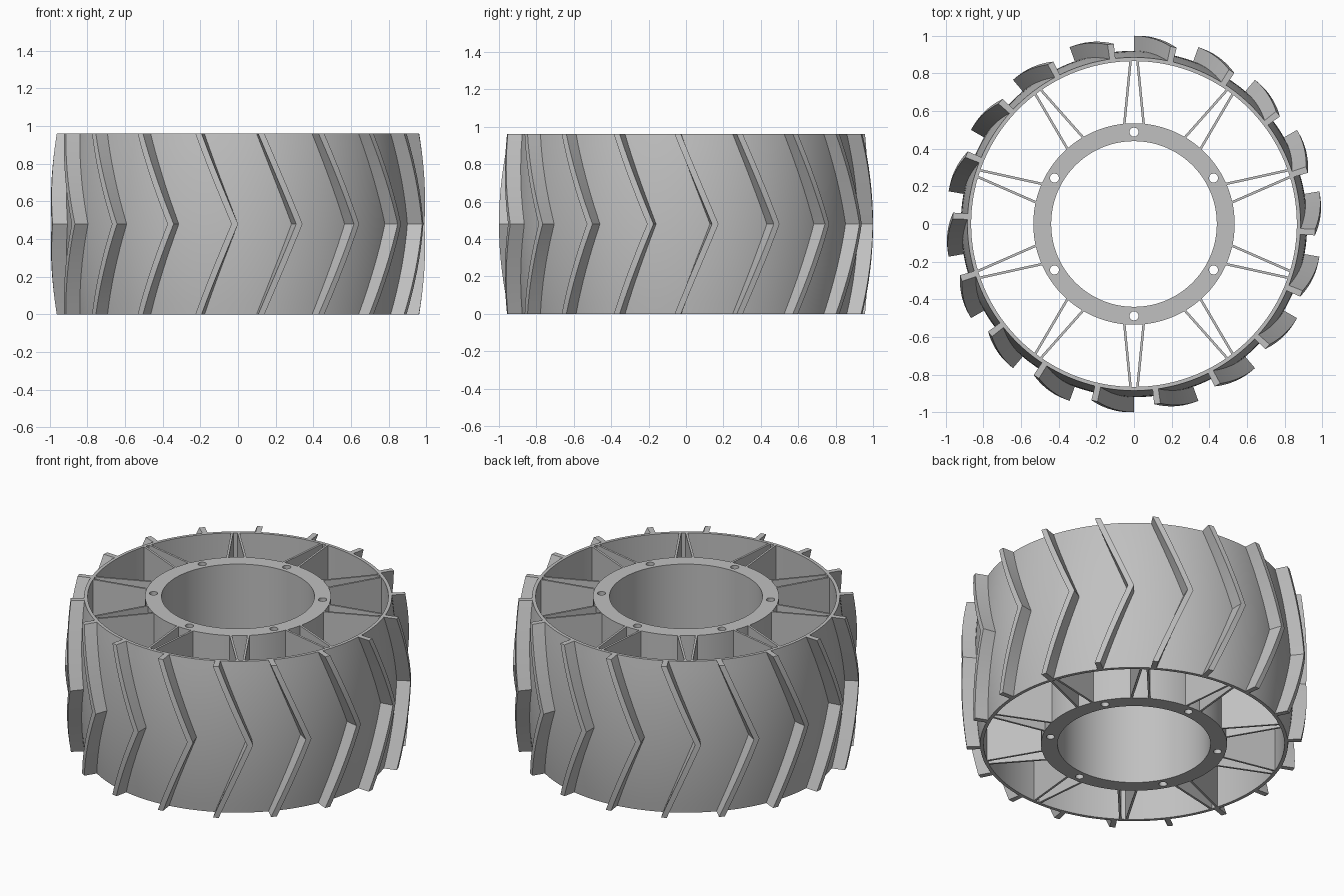
import bpy, bmesh
from math import sin, cos, pi, radians
from mathutils import Vector

HEIGHT = 0.96
MID = HEIGHT / 2
STEPS = 16      # height divisions, even so that one falls on the middle
SEGMENTS = 144

cube = bpy.data.objects.get("Cube")
if cube:
    bpy.data.objects.remove(cube, do_unlink=True)

grey = bpy.data.materials.new("plain grey")
grey.use_nodes = True
colour = (0.53, 0.53, 0.53, 1)
grey.diffuse_color = colour
grey.node_tree.nodes["Principled BSDF"].inputs["Base Color"].default_value = colour


def polar(radius, angle, z=0.0):
    return Vector((radius * cos(angle), radius * sin(angle), z))


def crown(edge, middle, z):
    """Radius of a barrel-shaped surface at height z."""
    return middle - (middle - edge) * ((z - MID) / MID) ** 2


def shade(obj):
    bpy.ops.object.select_all(action='DESELECT')
    obj.select_set(True)
    bpy.context.view_layer.objects.active = obj
    bpy.ops.object.shade_smooth_by_angle(angle=radians(30))


def finish(bm, name):
    bmesh.ops.remove_doubles(bm, verts=bm.verts, dist=0.00001)
    bmesh.ops.recalc_face_normals(bm, faces=bm.faces)
    mesh = bpy.data.meshes.new(name)
    bm.to_mesh(mesh)
    bm.free()
    obj = bpy.data.objects.new(name, mesh)
    bpy.context.collection.objects.link(obj)
    mesh.materials.append(grey)
    shade(obj)
    return obj


def loft(bm, sections, closed):
    """Skin a row of matching loops, either into a ring or with end caps."""
    rows = [[bm.verts.new(p) for p in s] for s in sections]
    n = len(rows[0])
    pairs = list(zip(rows, rows[1:]))
    if closed:
        pairs.append((rows[-1], rows[0]))
    else:
        bm.faces.new(rows[0])
        bm.faces.new(rows[-1])
    for a, b in pairs:
        for i in range(n):
            j = (i + 1) % n
            bm.faces.new((a[i], a[j], b[j], b[i]))


heights = [HEIGHT * i / STEPS for i in range(STEPS + 1)]

# Rim: crowned outside, straight inside
profile = [(crown(0.885, 0.92, z), z) for z in heights]
profile += [(0.865, HEIGHT), (0.865, 0)]
bm = bmesh.new()
loft(bm, [[polar(r, 2 * pi * k / SEGMENTS, z) for r, z in profile]
          for k in range(SEGMENTS)], True)
finish(bm, "rim")

# Tread lugs: chevrons that follow the crown
LUGS = 18
for k in range(LUGS):
    sections = []
    for z in heights:
        lead = pi / 2 + 2 * pi * k / LUGS - radians(11.6) * abs(z - MID) / MID
        trail = lead - radians(2.0)
        low = crown(0.875, 0.91, z)
        high = crown(0.963, 1.0, z)
        sections.append([polar(low, lead, z), polar(high, lead, z),
                         polar(high, trail, z), polar(low, trail, z)])
    bm = bmesh.new()
    loft(bm, sections, False)
    finish(bm, f"tread_lug_{k + 1}")

# Spokes: pairs of full-height webs that close up towards the rim
bm = bmesh.new()
for k in range(10):
    axis = pi / 10 + 2 * pi * k / 10
    out, side = polar(1, axis), polar(1, axis + pi / 2)
    for s in (-1, 1):
        inner = out * 0.515 + side * s * 0.053
        outer = out * 0.872 + side * s * 0.018
        across = (outer - inner).cross(Vector((0, 0, 1))).normalized() * 0.0065
        base = [inner - across, outer - across, outer + across, inner + across]
        loft(bm, [base, [p + Vector((0, 0, HEIGHT)) for p in base]], False)
finish(bm, "spokes")

# Hub: thick tube with six bolt holes, extruded from a flat outline
curve = bpy.data.curves.new("hub_outline", 'CURVE')
curve.dimensions = '2D'
curve.fill_mode = 'BOTH'
curve.extrude = MID


def outline(centre, radius, count):
    spline = curve.splines.new('POLY')
    spline.points.add(count - 1)
    for i, point in enumerate(spline.points):
        point.co = (*(centre + polar(radius, 2 * pi * i / count)), 1)
    spline.use_cyclic_u = True


outline(Vector(), 0.535, 96)
outline(Vector(), 0.44, 96)
for k in range(6):
    outline(polar(0.488, pi / 6 + k * pi / 3), 0.024, 24)

source = bpy.data.objects.new("hub_outline", curve)
bpy.context.collection.objects.link(source)
bpy.context.view_layer.update()
solid = source.evaluated_get(bpy.context.evaluated_depsgraph_get())
bm = bmesh.new()
bm.from_mesh(solid.to_mesh())
solid.to_mesh_clear()
bpy.data.objects.remove(source, do_unlink=True)
bmesh.ops.translate(bm, verts=bm.verts, vec=(0, 0, MID))
finish(bm, "hub")
